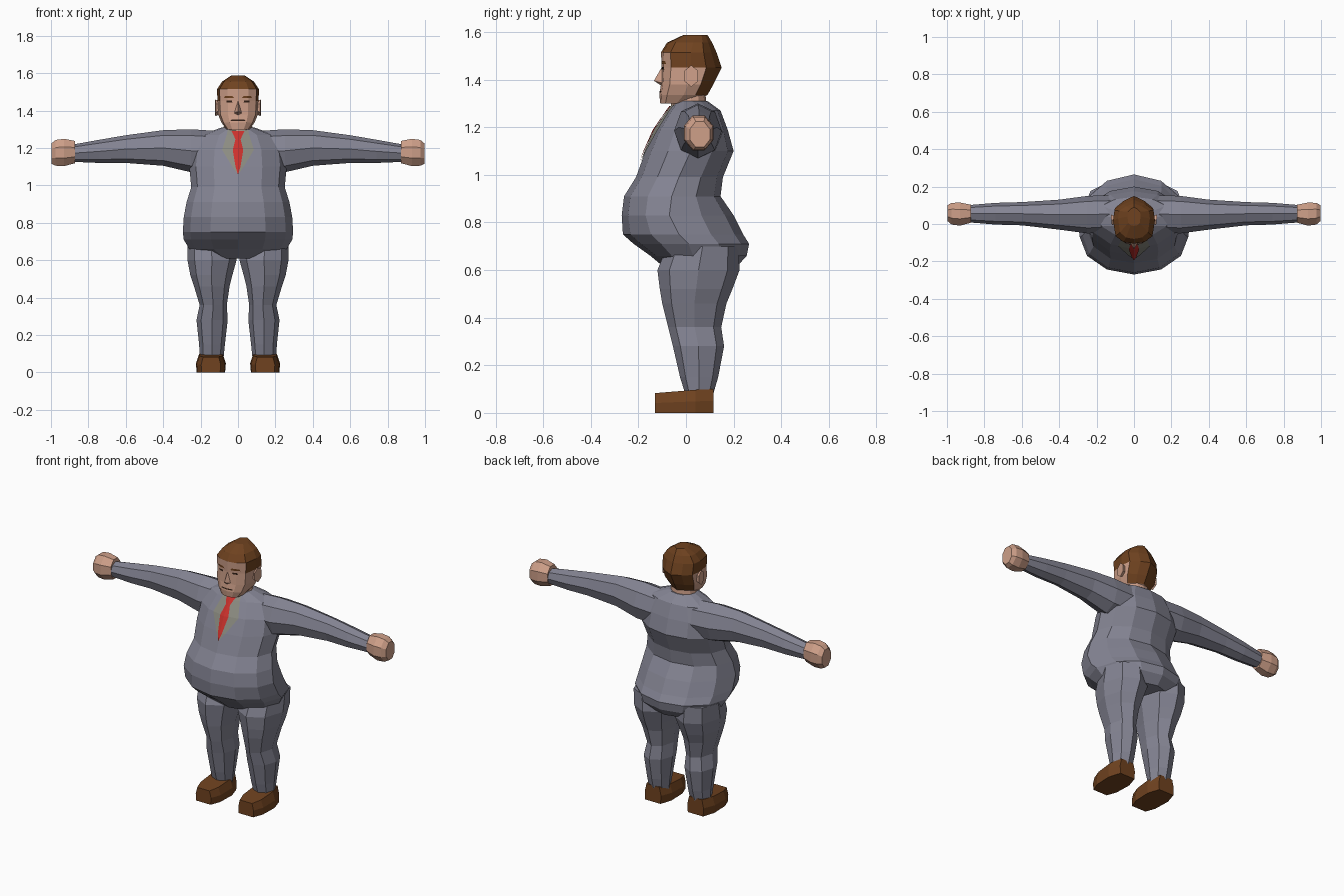
import bpy
import bmesh
import math
from mathutils import Vector
from mathutils.bvhtree import BVHTree

cube = bpy.data.objects.get("Cube")
if cube:
    bpy.data.objects.remove(cube, do_unlink=True)


def make_material(name, rgb):
    mat = bpy.data.materials.new(name)
    mat.use_nodes = True
    colour = (*rgb, 1.0)
    mat.diffuse_color = colour
    bsdf = mat.node_tree.nodes["Principled BSDF"]
    bsdf.inputs["Base Color"].default_value = colour
    bsdf.inputs["Roughness"].default_value = 0.9
    return mat


SUIT = make_material("suit grey", (0.23, 0.23, 0.29))
SKIN = make_material("skin", (0.62, 0.35, 0.25))
BROWN = make_material("brown hair and leather", (0.16, 0.055, 0.014))
SHIRT = make_material("shirt grey", (0.26, 0.26, 0.22))
RED = make_material("tie red", (0.6, 0.03, 0.025))
DARK = make_material("dark brown", (0.03, 0.014, 0.008))


def make_object(name, verts, faces, *materials):
    mesh = bpy.data.meshes.new(name)
    bm = bmesh.new()
    corners = [bm.verts.new(v) for v in verts]
    for face in faces:
        bm.faces.new([corners[i] for i in face])
    bmesh.ops.recalc_face_normals(bm, faces=bm.faces)
    bm.to_mesh(mesh)
    bm.free()
    for mat in materials:
        mesh.materials.append(mat)
    obj = bpy.data.objects.new(name, mesh)
    bpy.context.collection.objects.link(obj)
    return obj


def loft(name, rings, *materials):
    """Skin a list of equal rings and cap both ends."""
    n = len(rings[0])
    verts = [v for ring in rings for v in ring]
    faces = [(r * n + i, r * n + (i + 1) % n, (r + 1) * n + (i + 1) % n, (r + 1) * n + i)
             for r in range(len(rings) - 1) for i in range(n)]
    last = len(verts) - n
    faces += [tuple(range(n)), tuple(range(last, last + n))]
    return make_object(name, verts, faces, *materials)


def body_ring(z, w, front, side, back, outline):
    """Symmetric horizontal ring; the outline runs from front centre to back centre."""
    half = [(fx * w, side + fy * ((side - front) if fy < 0 else (back - side)), z)
            for fx, fy in outline]
    return half + [(-x, y, h) for x, y, h in half[-2:0:-1]]


def oval(n, a_mid, b_mid, a_rad, b_rad, turn=0.0):
    """Polygon ring in two axes, starting at the top of the second axis."""
    angles = [2 * math.pi * (i + turn) / n for i in range(n)]
    return [(a_mid + a_rad * math.sin(t), b_mid + b_rad * math.cos(t)) for t in angles]


ROUND = [(math.sin(math.pi * i / 6), -math.cos(math.pi * i / 6)) for i in range(7)]
SQUARE = [(0, -1), (0.5, -0.93), (0.88, -0.68), (1, 0), (0.93, 0.5), (0.5, 0.8), (0, 1)]

# Jacket body: height, half width, front, widest point, back
torso_rows = [
    (0.61, 0.15, -0.09, 0.05, 0.21), (0.66, 0.26, -0.15, 0.03, 0.255),
    (0.71, 0.29, -0.22, 0.01, 0.265), (0.75, 0.295, -0.265, -0.03, 0.24),
    (0.83, 0.29, -0.27, -0.07, 0.2), (0.91, 0.275, -0.26, -0.06, 0.145),
    (0.99, 0.25, -0.21, -0.03, 0.155), (1.1, 0.26, -0.17, 0.02, 0.2),
    (1.19, 0.25, -0.13, 0.04, 0.175), (1.27, 0.2, -0.075, 0.05, 0.145),
    (1.31, 0.085, -0.045, 0.03, 0.09)]
torso = loft("jacket_body", [body_ring(*row, ROUND) for row in torso_rows], SUIT)

# Neck
neck_rows = [(1.25, 0.085, -0.065, 0.02, 0.09), (1.36, 0.07, -0.06, 0.02, 0.08)]
loft("neck", [body_ring(*row, ROUND) for row in neck_rows], SKIN)

# Head with hair coloured by position
head_rows = [
    (1.3, 0.062, -0.108, -0.04, 0.02), (1.335, 0.088, -0.112, -0.01, 0.09),
    (1.38, 0.107, -0.105, 0.01, 0.115), (1.45, 0.11, -0.102, 0.02, 0.15),
    (1.515, 0.112, -0.105, 0.02, 0.128), (1.555, 0.085, -0.08, 0.03, 0.11),
    (1.588, 0.035, -0.01, 0.04, 0.09)]
head = loft("head", [body_ring(*row, SQUARE) for row in head_rows], SKIN, BROWN)
for poly in head.data.polygons:
    c = poly.center
    crown = c.z > 1.52
    temple = c.z > 1.46 and c.y > -0.05
    nape = c.z > 1.34 and c.y > 0.045
    poly.material_index = int(crown or temple or nape)

# Nose
make_object("nose",
            [(0, -0.1, 1.455), (0.024, -0.095, 1.385), (0, -0.135, 1.395),
             (-0.024, -0.095, 1.385), (0, -0.1, 1.372)],
            [(0, 1, 2), (0, 2, 3), (1, 4, 2), (2, 4, 3), (0, 3, 4, 1)], SKIN)


def surface(obj):
    mesh = obj.data
    return BVHTree.FromPolygons([v.co for v in mesh.vertices],
                                [tuple(p.vertices) for p in mesh.polygons])


def plate(name, target, rows, lift, mat):
    """Thin strip of left, middle and right points laid on the front of a part."""
    verts = []
    for z, left, right in rows:
        for x in (left, (left + right) / 2, right):
            hit = target.ray_cast(Vector((x, -2, z)), Vector((0, 1, 0)))[0]
            verts.append((x, hit.y - lift, z))
    faces = [(r * 3 + i, r * 3 + i + 1, r * 3 + i + 4, r * 3 + i + 3)
             for r in range(len(rows) - 1) for i in range(2)]
    return make_object(name, verts, faces, mat)


# Shirt front and tie
chest = surface(torso)
shirt_rows = [(1.295, 0.055), (1.27, 0.06), (1.19, 0.085), (1.1, 0.03), (1.06, 0.002)]
tie_rows = [(1.29, 0.034), (1.27, 0.024), (1.245, 0.014), (1.19, 0.028), (1.1, 0.013), (1.06, 0.001)]
plate("shirt_front", chest, [(z, -w, w) for z, w in shirt_rows], 0.004, SHIRT)
plate("tie", chest, [(z, -w, w) for z, w in tie_rows], 0.009, RED)

# Mouth
face = surface(head)
plate("mouth", face, [(1.352, -0.035, 0.035), (1.345, -0.04, 0.04)], 0.002, DARK)

# Arm sections: x, y middle, z middle, y radius, z radius
arm_rows = [(0.1, 0.055, 1.18, 0.1, 0.11), (0.25, 0.05, 1.185, 0.1, 0.115),
            (0.4, 0.05, 1.2, 0.08, 0.095), (0.6, 0.055, 1.194, 0.062, 0.074),
            (0.74, 0.055, 1.182, 0.058, 0.062), (0.885, 0.055, 1.172, 0.046, 0.046)]
hand_rows = [(0.872, 0.055, 1.178, 0.048, 0.06), (0.93, 0.053, 1.176, 0.062, 0.073),
             (0.975, 0.055, 1.174, 0.058, 0.069), (0.998, 0.058, 1.17, 0.042, 0.054)]

# Leg sections: height, inner x, outer x, front, back
leg_rows = [(0.7, 0.02, 0.27, -0.08, 0.22), (0.6, 0.008, 0.27, -0.12, 0.225),
            (0.52, 0.03, 0.255, -0.11, 0.195), (0.46, 0.045, 0.235, -0.1, 0.17),
            (0.36, 0.06, 0.205, -0.075, 0.148), (0.28, 0.055, 0.222, -0.055, 0.16),
            (0.15, 0.07, 0.208, -0.025, 0.135), (0.07, 0.078, 0.203, 0.0, 0.112)]

# Shoe sections: y, half width, top height
shoe_rows = [(-0.13, 0.052, 0.083), (-0.07, 0.076, 0.088), (0.04, 0.08, 0.097),
             (0.115, 0.055, 0.1)]

for s, side in ((1, "left"), (-1, "right")):
    loft(side + "_sleeve",
         [[(s * x, y, z) for y, z in oval(8, ym, zm, ry, rz)]
          for x, ym, zm, ry, rz in arm_rows], SUIT)
    loft(side + "_hand",
         [[(s * x, y, z) for y, z in oval(8, ym, zm, ry * 1.08, rz * 1.08, 0.5)]
          for x, ym, zm, ry, rz in hand_rows], SKIN)
    loft(side + "_trouser_leg",
         [[(s * x, y, z) for x, y in
           oval(8, (a + b) / 2, (f + k) / 2, (b - a) / 2, (k - f) / 2)]
          for z, a, b, f, k in leg_rows], SUIT)
    loft(side + "_shoe",
         [[(s * (0.145 + w * k), y, top * h) for k, h in
           ((-0.95, 0), (-1, 0.5), (-0.8, 1), (0.8, 1), (1, 0.5), (0.95, 0))]
          for y, w, top in shoe_rows], BROWN)
    # Ear
    loft(side + "_ear",
         [[(s * (x + 0.1 * (y - 0.03)), y, z) for y, z in oval(6, 0.022, 1.415, ry, rz)]
          for x, ry, rz in ((0.1, 0.025, 0.035), (0.122, 0.033, 0.045))], SKIN)
    # Brow and eye
    plate(side + "_brow", face,
          [(1.478, s * 0.03, s * 0.07), (1.466, s * 0.02, s * 0.075)], 0.004, BROWN)
    plate(side + "_eye", face,
          [(1.453, s * 0.033, s * 0.06), (1.443, s * 0.03, s * 0.063)], 0.003, DARK)
